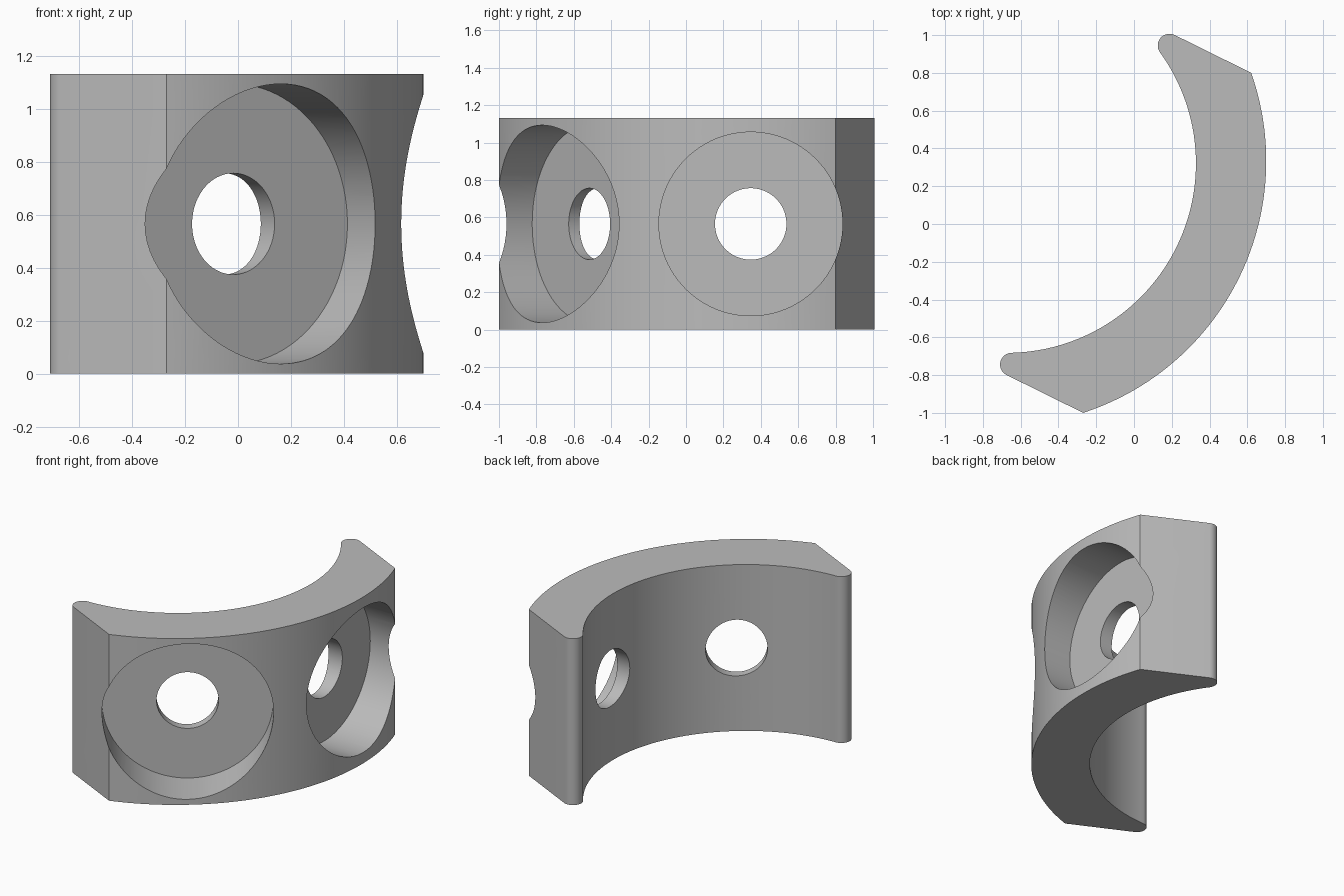
import bpy, bmesh, math
from mathutils import Matrix, Vector

default = bpy.data.objects.get("Cube")
if default:
    bpy.data.objects.remove(default, do_unlink=True)

HEIGHT = 1.13
MID = HEIGHT / 2
CENTRE = Vector((-0.702, 0.334))      # centre of the outer arc
AXIS = math.radians(-26.3)            # symmetry line of the curved plate
OUTER, INNER, SHIFT = 1.402, 1.003, 0.03
HALF, TIP = 1.004, 0.062              # half width and tip rounding radius

grey = bpy.data.materials.new("plain grey")
grey.use_nodes = True
colour = (0.5, 0.5, 0.5, 1)
grey.diffuse_color = colour
grey.node_tree.nodes["Principled BSDF"].inputs["Base Color"].default_value = colour


def make_object(name, bm):
    bmesh.ops.recalc_face_normals(bm, faces=bm.faces)
    mesh = bpy.data.meshes.new(name)
    bm.to_mesh(mesh)
    bm.free()
    mesh.materials.append(grey)
    obj = bpy.data.objects.new(name, mesh)
    bpy.context.collection.objects.link(obj)
    return obj


def arc(cx, cy, radius, start, end, steps):
    angles = [start + (end - start) * i / steps for i in range(steps + 1)]
    return [(cx + radius * math.cos(a), cy + radius * math.sin(a)) for a in angles]


# Curved plate: thick crescent with square-cut ends and rounded inner tips
tip_v = HALF - TIP
tip_u = SHIFT + math.sqrt((INNER + TIP) ** 2 - tip_v ** 2)
outer_angle = math.asin(HALF / OUTER)
inner_angle = math.atan2(tip_v, tip_u - SHIFT)
profile = arc(0, 0, OUTER, -outer_angle, outer_angle, 96)
profile += arc(tip_u, tip_v, TIP, math.pi / 2, math.pi + inner_angle, 16)
profile += arc(SHIFT, 0, INNER, inner_angle, -inner_angle, 96)[1:-1]
profile += arc(tip_u, -tip_v, TIP, math.pi - inner_angle, 1.5 * math.pi, 16)

bm = bmesh.new()
place = Matrix.Translation((*CENTRE, 0)) @ Matrix.Rotation(AXIS, 4, "Z")
base = bm.faces.new([bm.verts.new(place @ Vector((u, v, 0))) for u, v in profile])
extruded = bmesh.ops.extrude_face_region(bm, geom=[base])
top = [g for g in extruded["geom"] if isinstance(g, bmesh.types.BMVert)]
bmesh.ops.translate(bm, verts=top, vec=(0, 0, HEIGHT))
plate = make_object("curved_plate", bm)


def cut(name, start, angle, radius, near, far):
    """Cut a round hole along a level line leaving start at the given angle."""
    bm = bmesh.new()
    matrix = (Matrix.Translation((*start, MID)) @ Matrix.Rotation(angle, 4, "Z")
              @ Matrix.Translation(((near + far) / 2, 0, 0))
              @ Matrix.Rotation(math.pi / 2, 4, "Y"))
    bmesh.ops.create_cone(bm, cap_ends=True, segments=96, radius1=radius,
                          radius2=radius, depth=far - near, matrix=matrix)
    cutter = make_object(name, bm)
    cutter.hide_render = True
    modifier = plate.modifiers.new(name, "BOOLEAN")
    modifier.operation = "DIFFERENCE"
    modifier.solver = "EXACT"
    modifier.object = cutter
    bpy.ops.object.modifier_apply(modifier=name)
    bpy.data.objects.remove(cutter, do_unlink=True)


bpy.ops.object.select_all(action="DESELECT")
plate.select_set(True)
bpy.context.view_layer.objects.active = plate

# Two flat-floored recesses, each with a through hole
for name, start, angle, radius, floor in (
        ("front", (-0.649, 0.372), math.radians(-54.6), 0.528, 1.09),
        ("side", (-0.702, 0.346), 0, 0.491, 1.11)):
    cut(name + "_recess", start, angle, radius, floor, 1.9)
    cut(name + "_hole", start, angle, 0.191, 0.6, 1.8)

bpy.ops.object.shade_smooth_by_angle(angle=math.radians(30))
